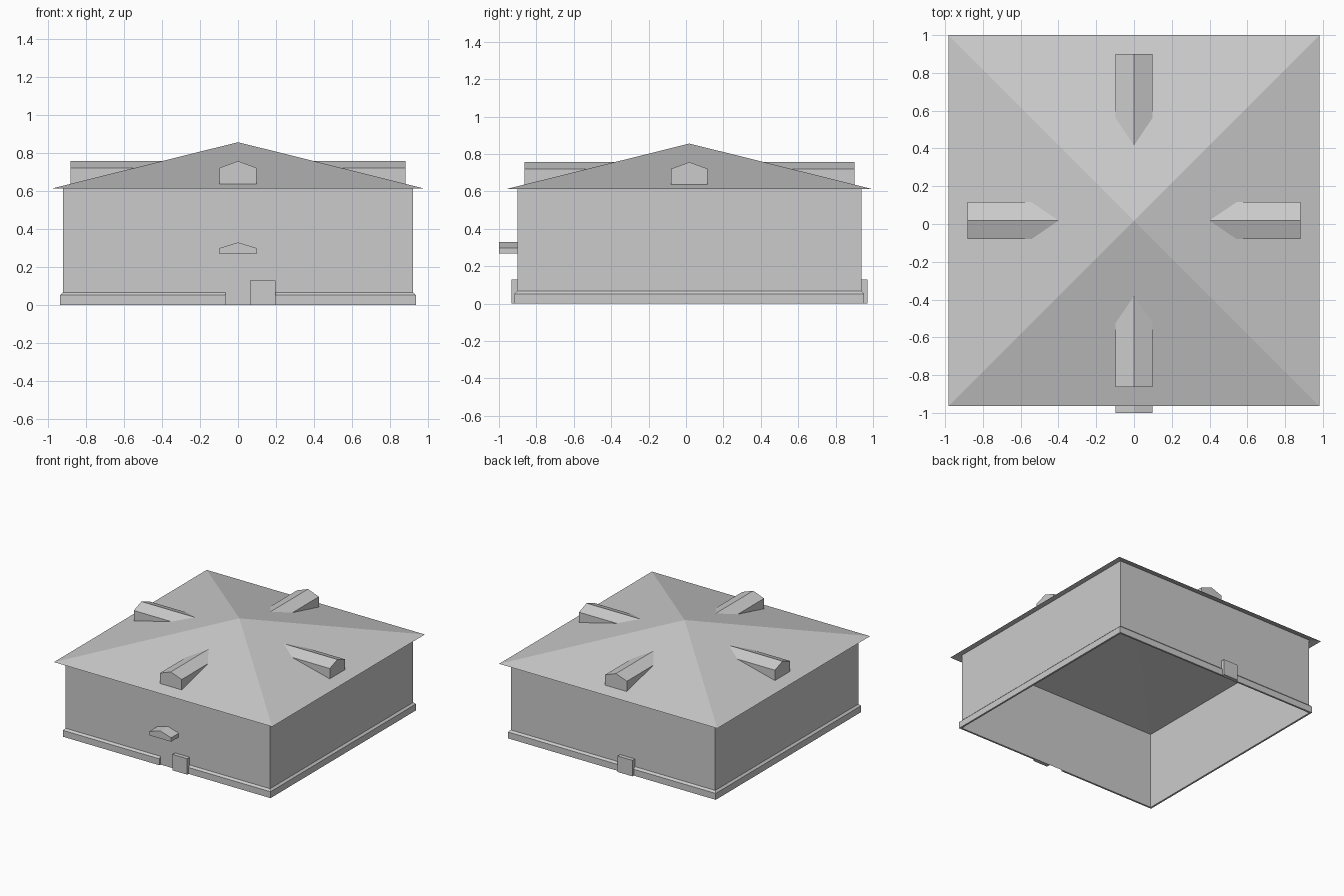
import bpy
from mathutils import Matrix, Vector
from math import pi

if "Cube" in bpy.data.objects:
    bpy.data.objects.remove(bpy.data.objects["Cube"])

CY = 0.018            # building centre along y
WALL, EAVE = 0.92, 0.982
APEX, RIM = 0.856, 0.612
SLOPE = (APEX - RIM) / EAVE


def make(name, verts, faces, angle=0.0):
    """Mesh object, turned by angle about the building axis."""
    m = bpy.data.meshes.new(name)
    turn = Matrix.Translation((0, CY, 0)) @ Matrix.Rotation(angle, 4, 'Z')
    m.from_pydata([turn @ Vector(v) for v in verts], [], faces)
    m.update()
    o = bpy.data.objects.new(name, m)
    bpy.context.collection.objects.link(o)
    return o


def square(h, z):
    return [(-h, -h, z), (h, -h, z), (h, h, z), (-h, h, z)]


def box(name, x0, x1, y0, y1, z0, z1, angle=0.0):
    v = [(x, y, z) for z in (z0, z1) for x, y in ((x0, y0), (x1, y0), (x1, y1), (x0, y1))]
    f = [(i, (i + 1) % 4, 4 + (i + 1) % 4, 4 + i) for i in range(4)]
    return make(name, v, f + [(3, 2, 1, 0), (4, 5, 6, 7)], angle)


# Hollow walls, open at the bottom
make("walls", square(WALL, 0) + square(WALL, APEX - SLOPE * WALL),
     [(i, (i + 1) % 4, 4 + (i + 1) % 4, 4 + i) for i in range(4)])

# Pyramid roof shell
make("roof", square(EAVE, RIM) + [(0, 0, APEX)],
     [(i, (i + 1) % 4, 4) for i in range(4)])

# Plinth with sloped top, swept round the walls with an entrance gap
profile = [(0, 0), (0.015, 0), (0.015, 0.052), (0, 0.067)]
v = []
for off, z in profile:
    h = WALL + off
    v += [(0.19, -h, z), (h, -h, z), (h, h, z), (-h, h, z), (-h, -h, z), (-0.065, -h, z)]
f = [(6 * r + i, 6 * r + i + 1, 6 * r + 7 + i, 6 * r + 6 + i) for r in range(3) for i in range(5)]
make("plinth", v, f + [(18, 12, 6, 0), (5, 11, 17, 23)])

# Gabled dormers trimmed to the roof slope, one per side
W, D, EZ, RZ = 0.098, 0.882, 0.721, 0.757
at = lambda z: -(APEX - z) / SLOPE       # where the roof reaches height z
dormer = [(-W, -D, APEX - SLOPE * D), (W, -D, APEX - SLOPE * D), (W, -D, EZ), (0, -D, RZ),
          (-W, -D, EZ), (W, at(EZ), EZ), (0, at(RZ), RZ), (-W, at(EZ), EZ)]
for n, side in enumerate(("front", "right", "back", "left")):
    make("dormer_" + side, dormer,
         [(0, 1, 2, 3, 4), (1, 5, 2), (0, 4, 7), (2, 5, 6, 3), (3, 6, 7, 4)], n * pi / 2)

# Doors front and back
for side, a in (("front", 0), ("back", pi)):
    box("door_" + side, 0.064, 0.197, -WALL - 0.032, -WALL, 0, 0.13, a)

# Gabled canopy over the entrance
gable = [(-W, 0.267), (W, 0.267), (W, 0.299), (0, 0.329), (-W, 0.299)]
v = [(x, y, z) for y in (-1 - CY, -WALL) for x, z in gable]
f = [(i, 5 + i, 5 + (i + 1) % 5, (i + 1) % 5) for i in range(5)]
make("canopy", v, f + [(0, 1, 2, 3, 4), (9, 8, 7, 6, 5)])
